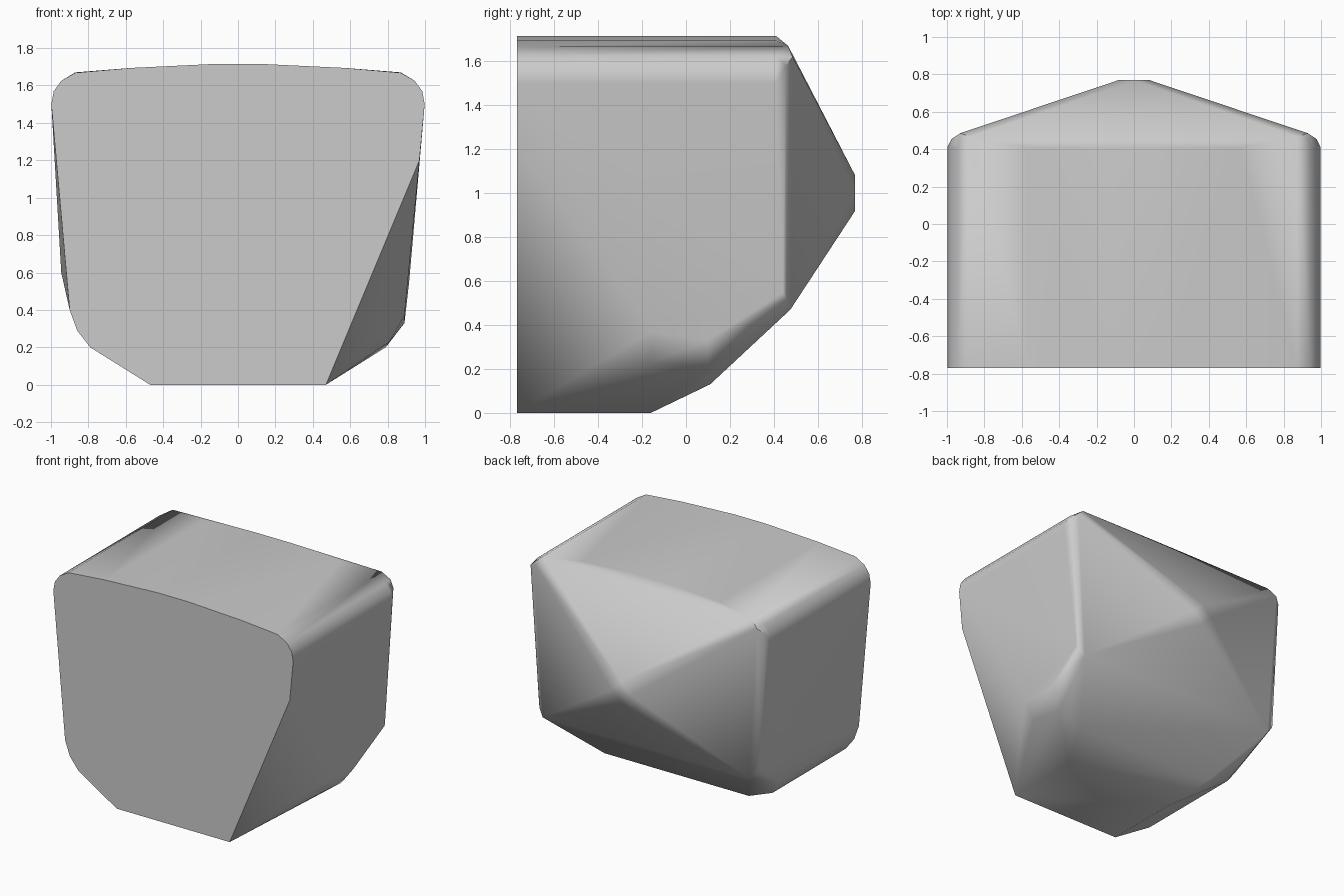
import bpy, bmesh, math

cube = bpy.data.objects.get("Cube")
if cube:
    bpy.data.objects.remove(cube, do_unlink=True)

FRONT, REAR = -0.77, 0.41

grey = bpy.data.materials.new("plain_grey")
grey.use_nodes = True
colour = (0.6, 0.6, 0.6, 1)
grey.diffuse_color = colour
grey.node_tree.nodes["Principled BSDF"].inputs["Base Color"].default_value = colour


def both(points):
    """Points on both sides of the middle plane."""
    return [(s * x, y, z) for x, y, z in points for s in (1, -1)]


# Domed top and rounded shoulders, running from front to rear
shoulder = [(0.13, 1.715), (0.57, 1.694), (0.87, 1.668), (0.945, 1.625),
            (0.985, 1.57), (0.998, 1.5)]
points = both([(x, y, z) for x, z in shoulder for y in (FRONT, REAR)])

# Flat underside and its rising rear edge
points += both([(0.47, FRONT, 0), (0.47, -0.16, 0),
                (0.6, 0.11, 0.13), (0.79, 0.1, 0.2)])

# Right lower side, with the front corner cut away
points += [(0.97, FRONT, 1.2), (0.81, -0.16, 0.23), (0.89, -0.16, 0.37),
           (0.89, 0.1, 0.33), (0.915, 0.44, 0.55)]

# Left lower side, rounded along its full length
for y in (FRONT, 0.1):
    points += [(-0.79, y, 0.2), (-0.86, y, 0.29), (-0.9, y, 0.4)]
points += [(-0.945, 0.0, 0.6), (-0.93, 0.44, 0.55)]

# Rear corners and the blunt rear point
points += both([(0.93, 0.485, 1.62), (0.975, 0.455, 1.58), (0.87, 0.465, 1.67),
                (0.86, 0.475, 0.47), (0.9, 0.455, 0.52), (0.08, 0.77, 1.0)])
points += [(0, 0.77, 0.92), (0, 0.77, 1.08)]

# Wrap the points in one convex shell
bm = bmesh.new()
for p in points:
    bm.verts.new(p)
hull = bmesh.ops.convex_hull(bm, input=bm.verts)
spare = {g for g in hull["geom_interior"] + hull["geom_unused"]
         if isinstance(g, bmesh.types.BMVert)}
bmesh.ops.delete(bm, geom=list(spare), context='VERTS')
bmesh.ops.dissolve_limit(bm, angle_limit=math.radians(1),
                         verts=bm.verts, edges=bm.edges)
bmesh.ops.recalc_face_normals(bm, faces=bm.faces)

mesh = bpy.data.meshes.new("block")
bm.to_mesh(mesh)
bm.free()
mesh.materials.append(grey)
block = bpy.data.objects.new("block", mesh)
bpy.context.collection.objects.link(block)
bpy.context.view_layer.objects.active = block
block.select_set(True)
bpy.ops.object.shade_smooth_by_angle(angle=math.radians(40))

# Keep the shading of the large flat faces even
weighted = block.modifiers.new("even_shading", 'WEIGHTED_NORMAL')
weighted.keep_sharp = True
